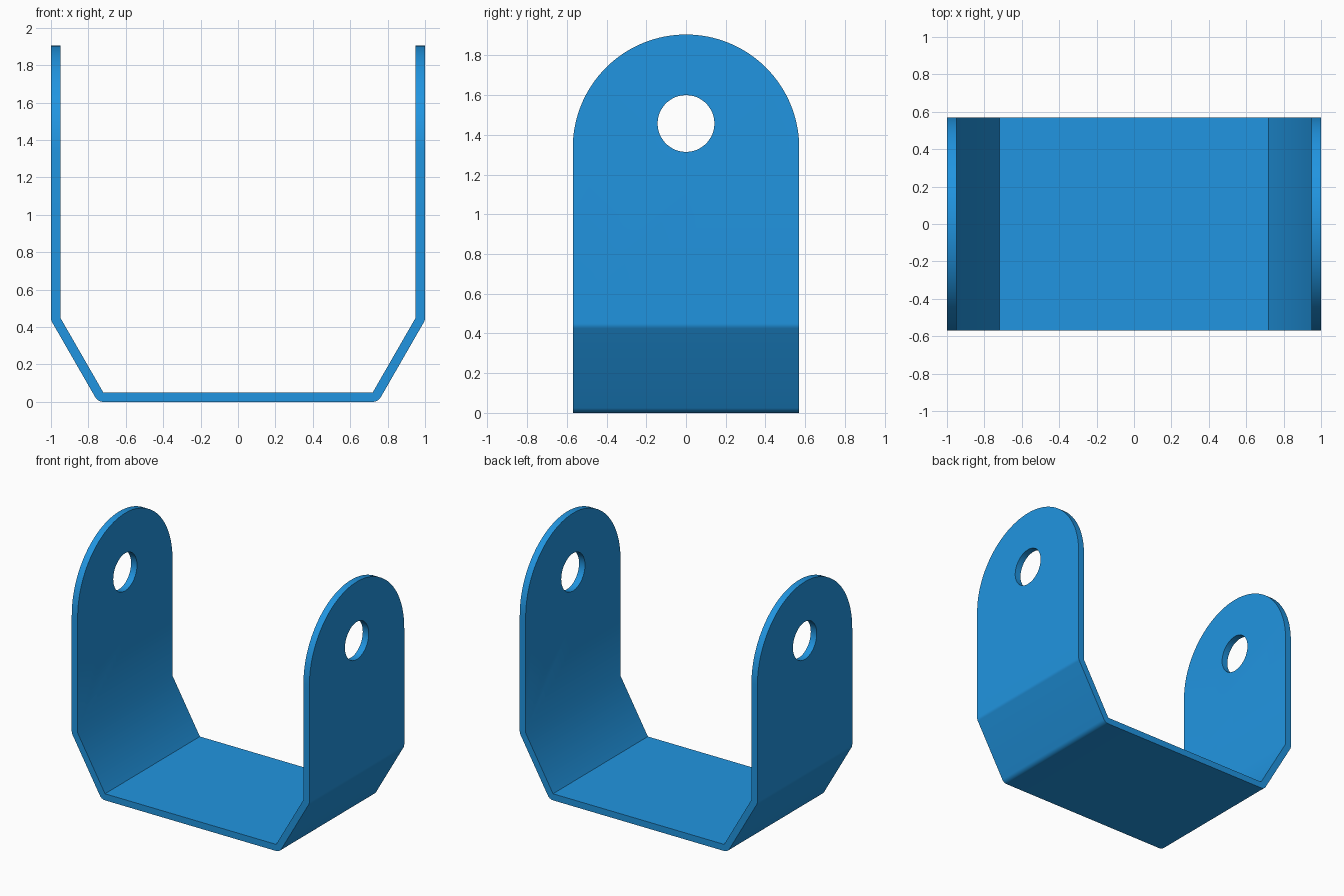
import bpy, bmesh
from math import sin, cos, pi, radians
from mathutils import Vector

if "Cube" in bpy.data.objects:
    bpy.data.objects.remove(bpy.data.objects["Cube"])

T, HALF_W, TOP = 0.05, 0.57, 1.905   # sheet thickness, half width, height


def prism(name, points, direction):
    """Extrude a closed outline of 3D points along a direction."""
    bm = bmesh.new()
    face = bm.faces.new([bm.verts.new(p) for p in points])
    new = bmesh.ops.extrude_face_region(bm, geom=[face])["geom"]
    bmesh.ops.translate(bm, vec=Vector(direction),
                        verts=[v for v in new if isinstance(v, bmesh.types.BMVert)])
    bmesh.ops.recalc_face_normals(bm, faces=bm.faces)
    mesh = bpy.data.meshes.new(name)
    bm.to_mesh(mesh)
    bm.free()
    ob = bpy.data.objects.new(name, mesh)
    bpy.context.collection.objects.link(ob)
    return ob


def arc(cx, cz, r, start, end, n):
    return [(cx + r * cos(radians(start + (end - start) * i / n)),
             cz + r * sin(radians(start + (end - start) * i / n))) for i in range(n + 1)]


# Bent strip: sharp inner bends, rounded outer bends
outer = arc(0.72, T, T, -90, -30, 8) + arc(0.95, 0.45, T, -30, 0, 5) + [(1.0, TOP)]
inner = [(0.95, TOP), (0.95, 0.45), (0.72, T)]
right = outer + inner
left = [(-x, z) for x, z in reversed(right)]
bracket = prism("bracket", [(x, -HALF_W, z) for x, z in right + left], (0, 2 * HALF_W, 0))

# Rounded ear silhouette and pin hole, cut through both sides
ear = [(-HALF_W - 0.1, -0.2), (HALF_W + 0.1, -0.2), (HALF_W + 0.1, TOP - HALF_W)]
ear += arc(0, TOP - HALF_W, HALF_W, 0, 180, 64) + [(-HALF_W - 0.1, TOP - HALF_W)]
ear_cutter = prism("ear_cutter", [(-1.2, y, z) for y, z in ear], (2.4, 0, 0))
hole = arc(0, 1.457, 0.143, 0, 360, 48)[:-1]
hole_cutter = prism("hole_cutter", [(-1.2, y, z) for y, z in hole], (2.4, 0, 0))

bpy.context.view_layer.objects.active = bracket
for cutter, op in ((ear_cutter, 'INTERSECT'), (hole_cutter, 'DIFFERENCE')):
    cutter.hide_render = True
    mod = bracket.modifiers.new(cutter.name, 'BOOLEAN')
    mod.operation, mod.solver, mod.object = op, 'EXACT', cutter
    bpy.ops.object.modifier_apply(modifier=mod.name)
    bpy.data.objects.remove(cutter)

# Blue finish, smooth bends with crisp sheet edges
blue = bpy.data.materials.new("blue_paint")
blue.diffuse_color = (0.015, 0.30, 0.75, 1)
blue.use_nodes = True
blue.node_tree.nodes["Principled BSDF"].inputs["Base Color"].default_value = blue.diffuse_color
bracket.data.materials.clear()
bracket.data.materials.append(blue)
bpy.ops.object.select_all(action='DESELECT')
bracket.select_set(True)
bpy.ops.object.shade_smooth_by_angle(angle=radians(30))
